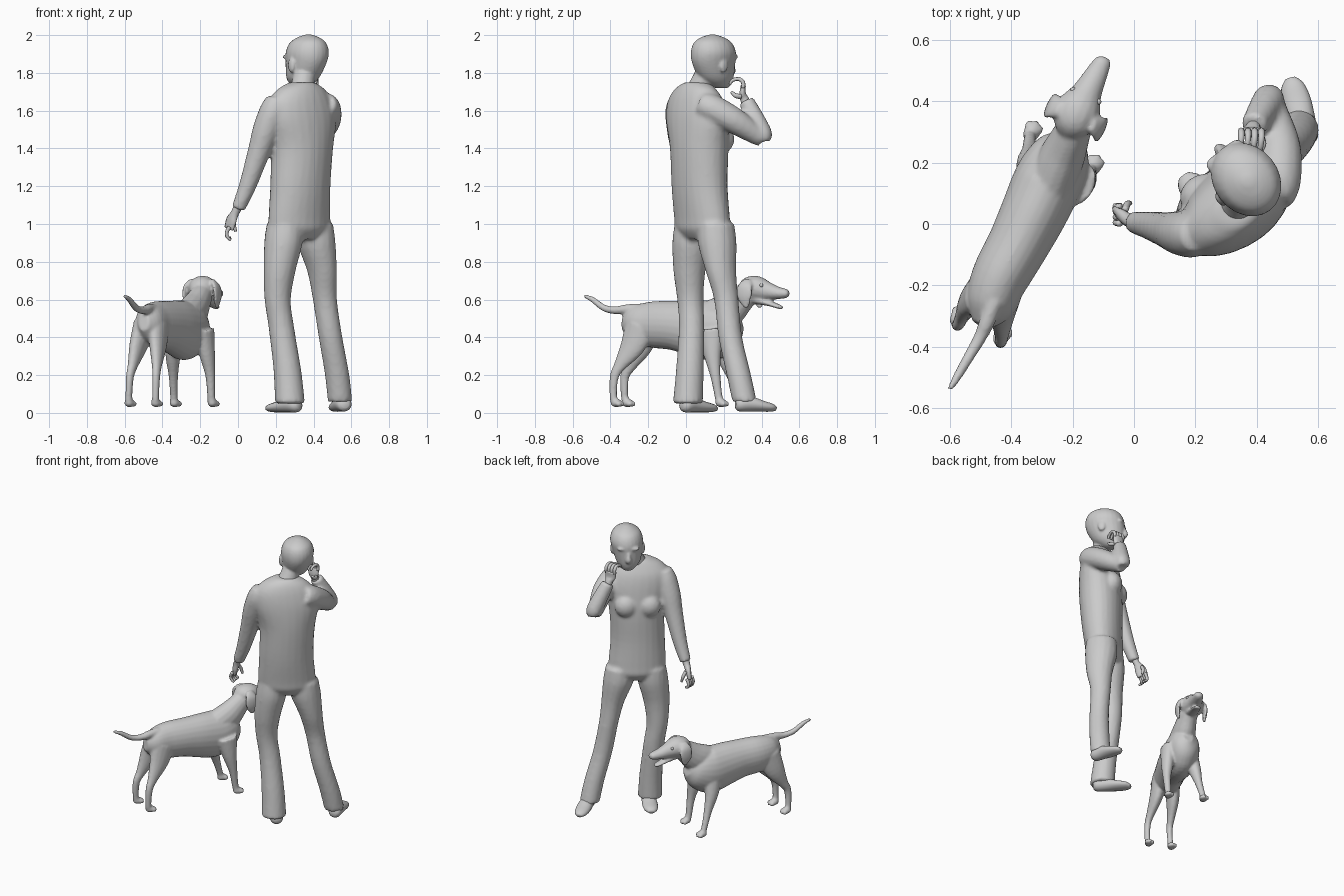
import bpy, bmesh, math
from mathutils import Vector, Matrix

grey = bpy.data.materials.new("light_grey")
grey.diffuse_color = (0.6, 0.6, 0.6, 1)

U = Vector((0.79, 0.61, 0)).normalized()    # person's right
F = Vector((-0.61, 0.79, 0)).normalized()   # person's forward
DS = Vector((0.9, -0.42, 0)).normalized()   # dog's right
DF = Vector((0.42, 0.9, 0)).normalized()    # dog's forward


def loft(bm, secs, side, up=False, n=16, steps=4):
    """Smooth tube through sections (x, y, z, side radius, other radius)."""
    s = [Vector(q if len(q) == 5 else (*q, q[3])) for q in secs]
    p = [s[0]] + s + [s[-1]]
    pts = []
    for i in range(1, len(p) - 2):
        for k in range(steps):
            t = k / steps
            pts.append(0.5 * (2 * p[i] + (p[i + 1] - p[i - 1]) * t
                       + (2 * p[i - 1] - 5 * p[i] + 4 * p[i + 1] - p[i + 2]) * t * t
                       + (3 * p[i] - p[i - 1] - 3 * p[i + 1] + p[i + 2]) * t ** 3))
    pts.append(s[-1])
    rings = []
    for i, q in enumerate(pts):
        d = pts[min(i + 1, len(pts) - 1)] - pts[max(i - 1, 0)]
        t = Vector((0, 0, 1)) if up else Vector(d[:3]).normalized()
        a = (side - t * side.dot(t)).normalized()
        b = t.cross(a)
        c = Vector(q[:3])
        rings.append([bm.verts.new(c + a * q[3] * math.cos(w) + b * q[4] * math.sin(w))
                      for w in (2 * math.pi * j / n for j in range(n))])
    for r0, r1 in zip(rings, rings[1:]):
        for j in range(n):
            bm.faces.new((r0[j], r0[(j + 1) % n], r1[(j + 1) % n], r1[j]))
    bm.faces.new(rings[0][::-1])
    bm.faces.new(rings[-1])


def ball(bm, c, r, side=U, fwd=F):
    """Ellipsoid with radii along side, forward and up."""
    m = Matrix((side * r[0], fwd * r[1], Vector((0, 0, r[2])))).transposed().to_4x4()
    bmesh.ops.create_uvsphere(bm, u_segments=14, v_segments=10, radius=1,
                              matrix=Matrix.Translation(c) @ m)


def finish(bm, name, voxel=0, smooth=3):
    bmesh.ops.recalc_face_normals(bm, faces=bm.faces[:])
    for f in bm.faces:
        f.smooth = True
    me = bpy.data.meshes.new(name)
    bm.to_mesh(me)
    bm.free()
    me.materials.append(grey)
    ob = bpy.data.objects.new(name, me)
    bpy.context.collection.objects.link(ob)
    if voxel:
        r = ob.modifiers.new("fuse", 'REMESH')
        r.mode, r.voxel_size, r.use_smooth_shade = 'VOXEL', voxel, True
        s = ob.modifiers.new("soften", 'SMOOTH')
        s.factor, s.iterations = 0.5, smooth
    return ob


# clothed body: torso, legs and sleeves fused together
bm = bmesh.new()
loft(bm, [(.325, .09, .92, .13, .08), (.325, .09, .97, .18, .115), (.325, .085, 1.03, .185, .12),
          (.33, .072, 1.2, .175, .13), (.338, .07, 1.4, .18, .138), (.335, .06, 1.55, .212, .13),
          (.33, .052, 1.65, .195, .112), (.335, .05, 1.715, .14, .085), (.338, .055, 1.75, .07, .06)],
     U, up=True, n=24)
for s in (-1, 1):
    ball(bm, Vector((.335, .07, 1.45)) + F * .095 + U * s * .075, (.075, .06, .075))
loft(bm, [(.245, .035, 1.0, .09, .10), (.24, .03, .9, .10, .105), (.22, .018, .75, .085, .085),
          (.21, .023, .6, .07), (.23, .03, .45, .068), (.262, .02, .22, .074),
          (.275, .01, .05, .08)], U, up=True)
loft(bm, [(.41, .16, 1.0, .09, .10), (.415, .165, .9, .10, .105), (.445, .185, .75, .075, .085),
          (.46, .213, .6, .063, .066), (.49, .235, .4, .063), (.525, .28, .2, .065),
          (.54, .31, .06, .065)], U, up=True)
loft(bm, [(.21, -.03, 1.66, .06), (.19, -.035, 1.6, .075), (.15, -.03, 1.5, .072),
          (.11, -.02, 1.38, .06), (.05, -.005, 1.2, .046), (.0, .005, 1.08, .036)], U)
loft(bm, [(.45, .09, 1.63, .07), (.47, .14, 1.61, .075), (.475, .25, 1.55, .07),
          (.45, .36, 1.48, .055), (.44, .405, 1.455, .048)], U)
loft(bm, [(.44, .41, 1.44, .04), (.44, .405, 1.475, .052), (.42, .37, 1.55, .05),
          (.39, .32, 1.65, .042)], U)
finish(bm, "clothed_body", .012)

# neck and head
bm = bmesh.new()
loft(bm, [(.335, .06, 1.69, .07), (.345, .085, 1.75, .06), (.355, .12, 1.82, .06)], U)
loft(bm, [(.325, .19, 1.72, .03, .035), (.333, .178, 1.735, .05, .062), (.343, .16, 1.775, .08, .098),
          (.36, .147, 1.85, .098, .123), (.367, .145, 1.91, .106, .127), (.37, .142, 1.96, .088, .107),
          (.373, .14, 1.988, .052, .065), (.373, .14, 2.003, .015, .015)], U, up=True, n=24)
hc = Vector((.355, .148, 0))
loft(bm, [tuple(hc + F * d + Vector((0, 0, z))) + (r, r)           # nose
          for d, z, r in ((.105, 1.875, .012), (.118, 1.84, .014), (.122, 1.81, .02), (.1, 1.80, .02))], U, n=10)
ball(bm, hc + F * .092 + Vector((0, 0, 1.765)), (.032, .02, .016))  # lips
for s in (-1, 1):
    ball(bm, hc + U * s * .1 - F * .01 + Vector((0, 0, 1.84)), (.012, .026, .038))
    ball(bm, hc + U * s * .038 + F * .1 + Vector((0, 0, 1.885)), (.035, .02, .012))
finish(bm, "head", .008, 2)

# shoes
for name, secs in {
    "left_shoe": [(.325, -.02, .04, .02, .02), (.31, -.005, .04, .04, .037), (.27, .035, .043, .046, .041),
                  (.22, .09, .032, .05, .03), (.18, .135, .026, .042, .022), (.163, .158, .02, .02, .012)],
    "right_shoe": [(.567, .262, .045, .02, .02), (.563, .28, .045, .04, .037), (.547, .335, .048, .046, .041),
                   (.53, .40, .036, .048, .03), (.517, .45, .028, .038, .022), (.51, .475, .022, .018, .012)],
}.items():
    bm = bmesh.new()
    loft(bm, secs, U)
    finish(bm, name)

# hanging left hand
bm = bmesh.new()
loft(bm, [(.005, .005, 1.10, .024), (-.015, .012, 1.06, .022, .022), (-.035, .022, 1.02, .018, .038),
          (-.048, .03, .975, .014, .036)], U, n=10)
for k in range(4):
    y = .002 + k * .018
    loft(bm, [(-.045, y, .985, .011), (-.06, y + .002, .955, .010), (-.055, y + .004, .93, .009),
              (-.038, y + .006, .915 + .004 * k, .007)], U, n=8, steps=3)
loft(bm, [(-.03, .045, 1.03, .012), (-.022, .065, .995, .011), (-.012, .068, .96, .007)], U, n=8)
finish(bm, "left_hand")

# raised right hand, fingers curled towards the face
X = Vector((1, 0, 0))
bm = bmesh.new()
loft(bm, [(.395, .325, 1.62, .026), (.388, .31, 1.66, .026, .024), (.385, .30, 1.69, .04, .018),
          (.382, .303, 1.73, .042, .014)], X, n=10)
for k in range(4):
    x = .35 + k * .022
    loft(bm, [(x, .302, 1.72, .011), (x, .302, 1.75, .011), (x, .278, 1.768, .010),
              (x - .004, .245, 1.76, .009), (x - .006, .232, 1.74, .007)], X, n=8, steps=3)
loft(bm, [(.41, .29, 1.675, .014), (.42, .262, 1.68, .012), (.415, .24, 1.70, .008)], X, n=8)
finish(bm, "right_hand")

# dog: trunk, neck, skull, jaw, legs and tail fused together
bm = bmesh.new()
loft(bm, [(-.50, -.33, .48, .03, .045), (-.475, -.275, .475, .075, .095), (-.44, -.18, .468, .093, .122),
          (-.38, -.07, .463, .10, .13), (-.33, .03, .45, .108, .147), (-.285, .13, .437, .113, .158),
          (-.25, .2, .45, .105, .14), (-.225, .255, .465, .08, .10), (-.213, .29, .475, .035, .045)],
     DS, n=24)
loft(bm, [(-.275, .12, .49, .08, .10), (-.235, .22, .54, .075, .095), (-.205, .29, .60, .062, .075),
          (-.185, .345, .645, .055, .06)], DS)
loft(bm, [(-.215, .295, .64, .04, .04), (-.2, .33, .652, .07, .066), (-.18, .375, .657, .074, .068),
          (-.153, .43, .645, .05, .05), (-.125, .485, .635, .038, .034), (-.102, .53, .632, .028, .024),
          (-.096, .545, .632, .014, .012)], DS)
loft(bm, [(-.175, .37, .60, .04, .025), (-.145, .44, .58, .032, .015), (-.12, .49, .563, .026, .012),
          (-.11, .51, .556, .014, .009)], DS)
dh = Vector((-.188, .352, 0))
for s in (-1, 1):
    loft(bm, [tuple(dh + DS * s * d + DF * g + Vector((0, 0, z))) + (a, b)   # ears
              for d, g, z, a, b in ((.055, 0, .70, .014, .025), (.085, -.005, .67, .013, .042),
                                    (.092, -.005, .62, .012, .045), (.086, 0, .575, .010, .025),
                                    (.084, 0, .555, .008, .01))], DS, n=12)
legs = [
    [(-.325, .165, .44, .05, .075), (-.343, .2, .31, .04, .048), (-.342, .24, .2, .025, .028),
     (-.34, .28, .09, .02), (-.338, .29, .055, .024)],
    [(-.18, .13, .44, .05, .075), (-.163, .14, .31, .04, .048), (-.147, .155, .2, .026, .028),
     (-.142, .172, .09, .021), (-.137, .18, .055, .024)],
    [(-.495, -.21, .46, .05, .09), (-.53, -.245, .35, .04, .068), (-.558, -.295, .25, .025, .034),
     (-.572, -.325, .19, .02, .025), (-.578, -.325, .09, .018, .02), (-.577, -.315, .055, .024)],
    [(-.42, -.24, .46, .05, .09), (-.425, -.285, .35, .04, .068), (-.43, -.35, .25, .025, .034),
     (-.433, -.38, .19, .02, .025), (-.436, -.385, .09, .018, .02), (-.437, -.375, .055, .024)],
]
for leg in legs:
    loft(bm, leg, DS)
    foot = Vector(leg[-1][:3])
    ball(bm, foot + DF * .008 + Vector((0, 0, -.003)), (.027, .034, .022), DS, DF)
    for k in (-1.2, 0, 1.2):
        ball(bm, foot + DS * .017 * k + DF * (.036 - .008 * abs(k)) + Vector((0, 0, -.008)),
             (.011, .018, .015), DS, DF)
loft(bm, [(-.455, -.25, .55, .03), (-.48, -.32, .548, .026), (-.505, -.375, .543, .021),
          (-.54, -.435, .556, .018), (-.575, -.495, .60, .015), (-.602, -.54, .62, .009)], DS, n=12)
finish(bm, "dog", .008, 3)

# dog eyes
bm = bmesh.new()
for s in (-1, 1):
    ball(bm, dh + DS * s * .045 + DF * .073 + Vector((0, 0, .675)), (.01, .01, .01), DS, DF)
finish(bm, "dog_eyes")
